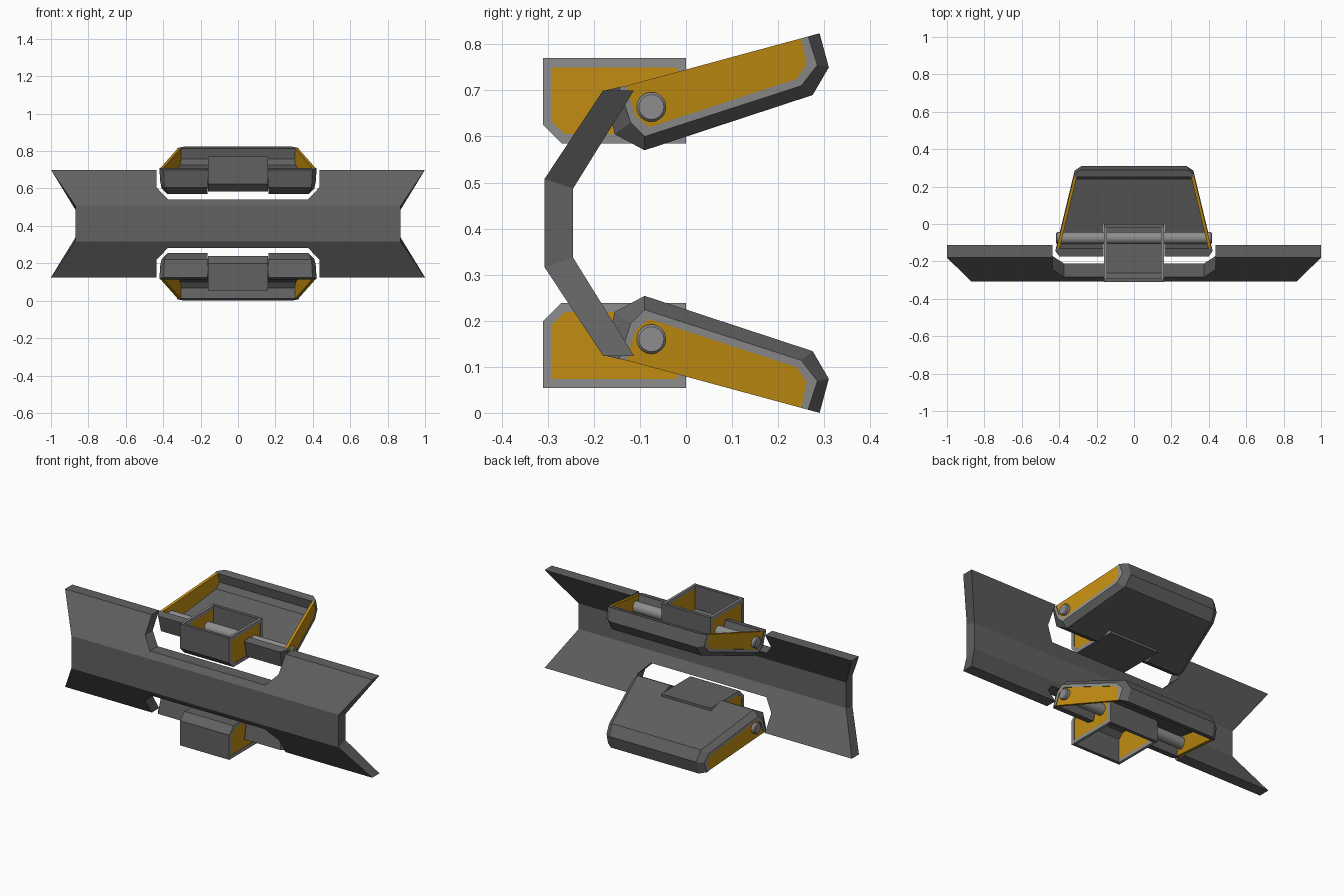
import bpy
import bmesh
from math import sin, cos, pi, radians

if "Cube" in bpy.data.objects:
    bpy.data.objects.remove(bpy.data.objects["Cube"], do_unlink=True)

HEIGHT = 0.824


def material(name, rgb):
    m = bpy.data.materials.new(name)
    m.use_nodes = True
    m.diffuse_color = (*rgb, 1)
    node = next(n for n in m.node_tree.nodes if n.type == 'BSDF_PRINCIPLED')
    node.inputs["Base Color"].default_value = (*rgb, 1)
    return m


DARK = material("dark grey", (0.12, 0.12, 0.12))
LIGHT = material("light grey", (0.27, 0.27, 0.27))
GOLD = material("gold", (0.54, 0.27, 0.006))


def skin(name, loops, mats, light_edges=(), flip=False):
    """Join equal closed loops into a capped solid; chosen loop edges use slot 1."""
    bm = bmesh.new()
    rings = [[bm.verts.new((x, y, HEIGHT - z if flip else z)) for x, y, z in loop]
             for loop in loops]
    n = len(rings[0])
    for a, b in zip(rings, rings[1:]):
        for i in range(n):
            j = (i + 1) % n
            face = bm.faces.new((a[i], a[j], b[j], b[i]))
            face.material_index = int(i in light_edges)
    bm.faces.new(rings[0])
    bm.faces.new(rings[-1])
    bmesh.ops.recalc_face_normals(bm, faces=bm.faces)
    mesh = bpy.data.meshes.new(name)
    bm.to_mesh(mesh)
    bm.free()
    for m in mats:
        mesh.materials.append(m)
    ob = bpy.data.objects.new(name, mesh)
    bpy.context.collection.objects.link(ob)
    return ob


def cut(ob, cutter):
    """Apply a boolean difference and discard the cutter."""
    cutter.hide_render = True
    mod = ob.modifiers.new("cut", 'BOOLEAN')
    mod.operation = 'DIFFERENCE'
    mod.solver = 'EXACT'
    mod.object = cutter
    bpy.context.view_layer.update()
    deps = bpy.context.evaluated_depsgraph_get()
    mesh = bpy.data.meshes.new_from_object(ob.evaluated_get(deps))
    ob.modifiers.clear()
    ob.data = mesh
    bpy.data.objects.remove(cutter, do_unlink=True)


def box(name, xs, ys, zs, mat, flip):
    loops = [[(x, ys[0], zs[0]), (x, ys[1], zs[0]), (x, ys[1], zs[1]), (x, ys[0], zs[1])]
             for x in xs]
    return skin(name, loops, [mat], flip=flip)


# Bent main plate: half length, outer point, inner point
stations = [(1, (-0.18, 0.70), (-0.113, 0.70)),
            (0.87, (-0.307, 0.508), (-0.245, 0.487))]
loops = [[(-w, *o), (w, *o), (w, *i), (-w, *i)] for w, o, i in stations]
loops += [[(x, y, HEIGHT - z) for x, y, z in loop] for loop in reversed(loops)]
plate = skin("main_plate", loops, [DARK])

# Chamfered notches in both wings
notch = [(0.435, 0.8), (0.435, 0.605), (0.375, 0.542)]
notch += [(-x, z) for x, z in reversed(notch)]
for flip in (False, True):
    cut(plate, skin("notch_cutter", [[(x, y, z) for x, z in notch] for y in (-0.6, 0.2)],
                    [DARK], flip=flip))


def pad_width(y):
    return 0.41 - (y + 0.1) * 0.24


# Profiles of the pad: shell, side rim and inner wall
SHELL = [(-0.175, 0.70), (-0.155, 0.605), (-0.09, 0.57), (0.275, 0.69), (0.31, 0.75), (0.29, 0.824)]
RIM = [(-0.145, 0.707), (-0.12, 0.63), (-0.09, 0.60), (0.25, 0.71), (0.285, 0.755), (0.265, 0.817)]
WALL = [(-0.13, 0.71), (-0.11, 0.645), (-0.08, 0.62), (0.24, 0.725), (0.262, 0.757), (0.25, 0.813)]

# Profiles of the bracket box
BOX_OUT = [(-0.31, 0.77), (-0.31, 0.625), (-0.27, 0.585), (0, 0.585), (0, 0.77)]
BOX_IN = [(-0.292, 0.77), (-0.292, 0.633), (-0.263, 0.605), (-0.02, 0.605), (-0.02, 0.77)]

for label, flip in (("upper", False), ("lower", True)):
    # Tapered tray with chamfered sides
    loops = []
    for s, r, w in zip(SHELL, RIM, WALL):
        ws, wr, ww = pad_width(s[0]) - 0.03, pad_width(r[0]), pad_width(w[0])
        loops.append([(-ws, *s), (-wr, *r), (-ww, *w), (ww, *w), (wr, *r), (ws, *s)])
    pad = skin(label + "_pad", loops, [DARK, LIGHT], (1, 3), flip)
    cut(pad, box("pad_cutter", (-0.164, 0.164), (-0.4, -0.001), (0.4, 1), DARK, flip))

    # Open bracket box
    loops = [[(-0.16, *o), (-0.16, *i), (0.16, *i), (0.16, *o)]
             for o, i in zip(BOX_OUT, BOX_IN)]
    skin(label + "_bracket", loops, [DARK, LIGHT], (0, 2), flip)

    panel = [(y, min(z, 0.75)) for y, z in BOX_IN]
    for side, sx in (("left", 1), ("right", -1)):
        # Gold walls of tray and bracket, and the bracket's top rail
        skin(f"{label}_pad_{side}_wall",
             [[(sx * (pad_width(y) - d), y, z) for y, z in WALL] for d in (0.003, 0.02)],
             [GOLD], flip=flip)
        skin(f"{label}_bracket_{side}_wall",
             [[(sx * x, y, z) for y, z in panel] for x in (0.145, 0.157)],
             [GOLD], flip=flip)
        box(f"{label}_bracket_{side}_rail", (sx * 0.145, sx * 0.16),
            (-0.292, -0.02), (0.75, 0.77), LIGHT, flip)

    # Hinge pin with bevelled ends
    ends = [(-0.417, 0.027), (-0.411, 0.032), (0.411, 0.032), (0.417, 0.027)]
    circle = [2 * pi * k / 24 for k in range(24)]
    pin = skin(label + "_hinge_pin",
               [[(x, -0.075 + r * cos(a), 0.664 + r * sin(a)) for a in circle] for x, r in ends],
               [LIGHT], flip=flip)
    bpy.ops.object.select_all(action='DESELECT')
    pin.select_set(True)
    bpy.context.view_layer.objects.active = pin
    bpy.ops.object.shade_smooth_by_angle(angle=radians(30))
